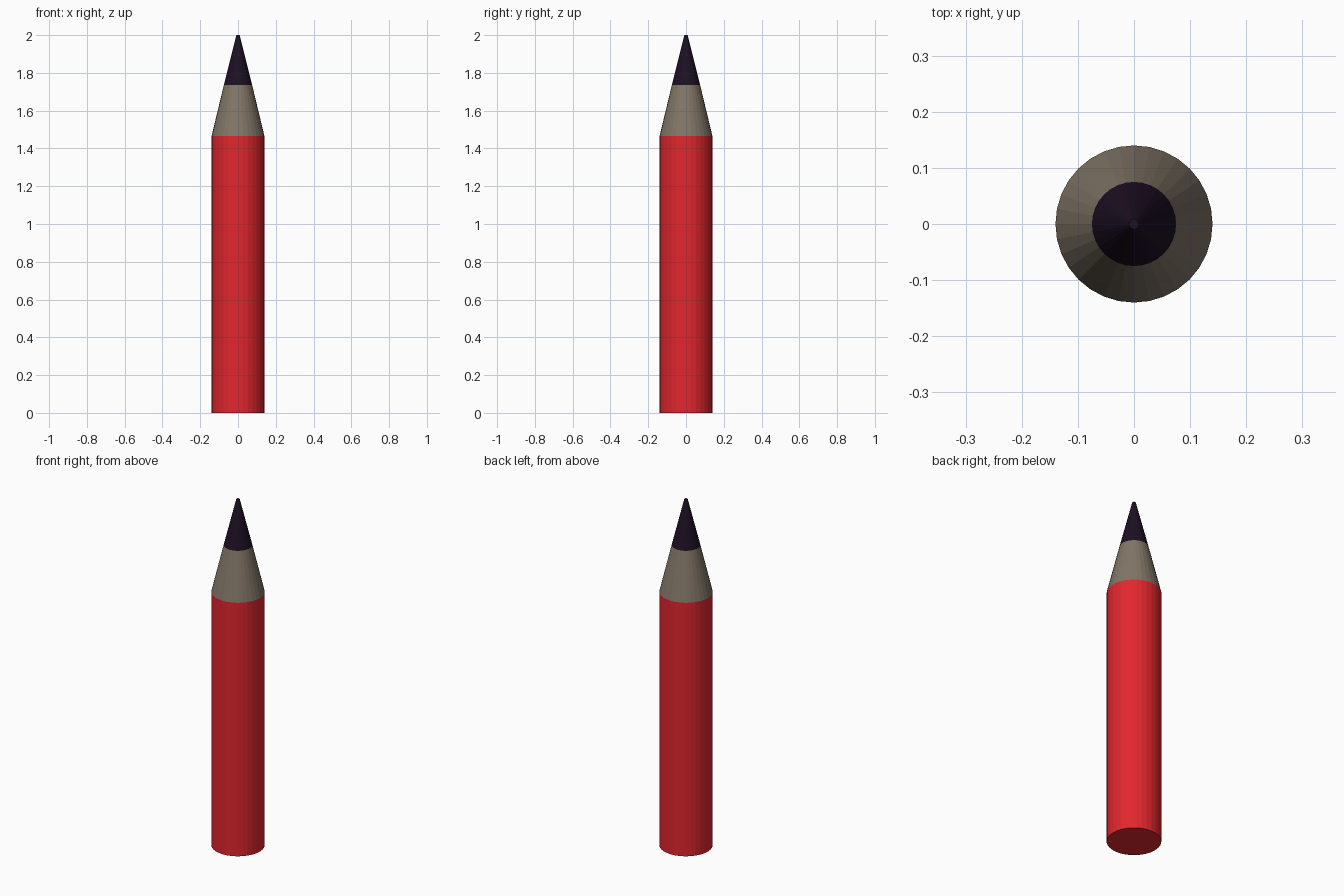
import bpy, bmesh, math

if "Cube" in bpy.data.objects:
    bpy.data.objects.remove(bpy.data.objects["Cube"])

SIDES = 32


def material(name, rgb):
    m = bpy.data.materials.new(name)
    m.diffuse_color = (*rgb, 1.0)
    m.use_nodes = True
    m.node_tree.nodes["Principled BSDF"].inputs["Base Color"].default_value = m.diffuse_color
    return m


def ring_part(name, z0, r0, z1, r1, mat, cap_bottom=False, cap_top=False):
    """Straight-sided round section between two heights, capped where it is exposed."""
    bm = bmesh.new()
    rings = []
    for z, r in ((z0, r0), (z1, r1)):
        rings.append([bm.verts.new((r * math.cos(2 * math.pi * i / SIDES),
                                    r * math.sin(2 * math.pi * i / SIDES), z))
                      for i in range(SIDES)])
    low, high = rings
    for i in range(SIDES):
        j = (i + 1) % SIDES
        bm.faces.new((low[i], low[j], high[j], high[i]))
    if cap_bottom:
        bm.faces.new(low[::-1])
    if cap_top:
        bm.faces.new(high)
    mesh = bpy.data.meshes.new(name)
    bm.to_mesh(mesh)
    bm.free()
    mesh.materials.append(mat)
    obj = bpy.data.objects.new(name, mesh)
    bpy.context.collection.objects.link(obj)
    return obj


red = material("red_paint", (0.75, 0.02, 0.027))
wood = material("bare_wood", (0.22, 0.18, 0.135))
dark = material("dark_lead", (0.012, 0.005, 0.016))

# Painted barrel, sharpened wood cone, lead with a small blunt end
ring_part("barrel", 0.0, 0.14, 1.465, 0.14, red, cap_bottom=True)
ring_part("wood_cone", 1.465, 0.14, 1.735, 0.075, wood)
ring_part("lead_tip", 1.735, 0.075, 2.0, 0.009, dark, cap_top=True)
